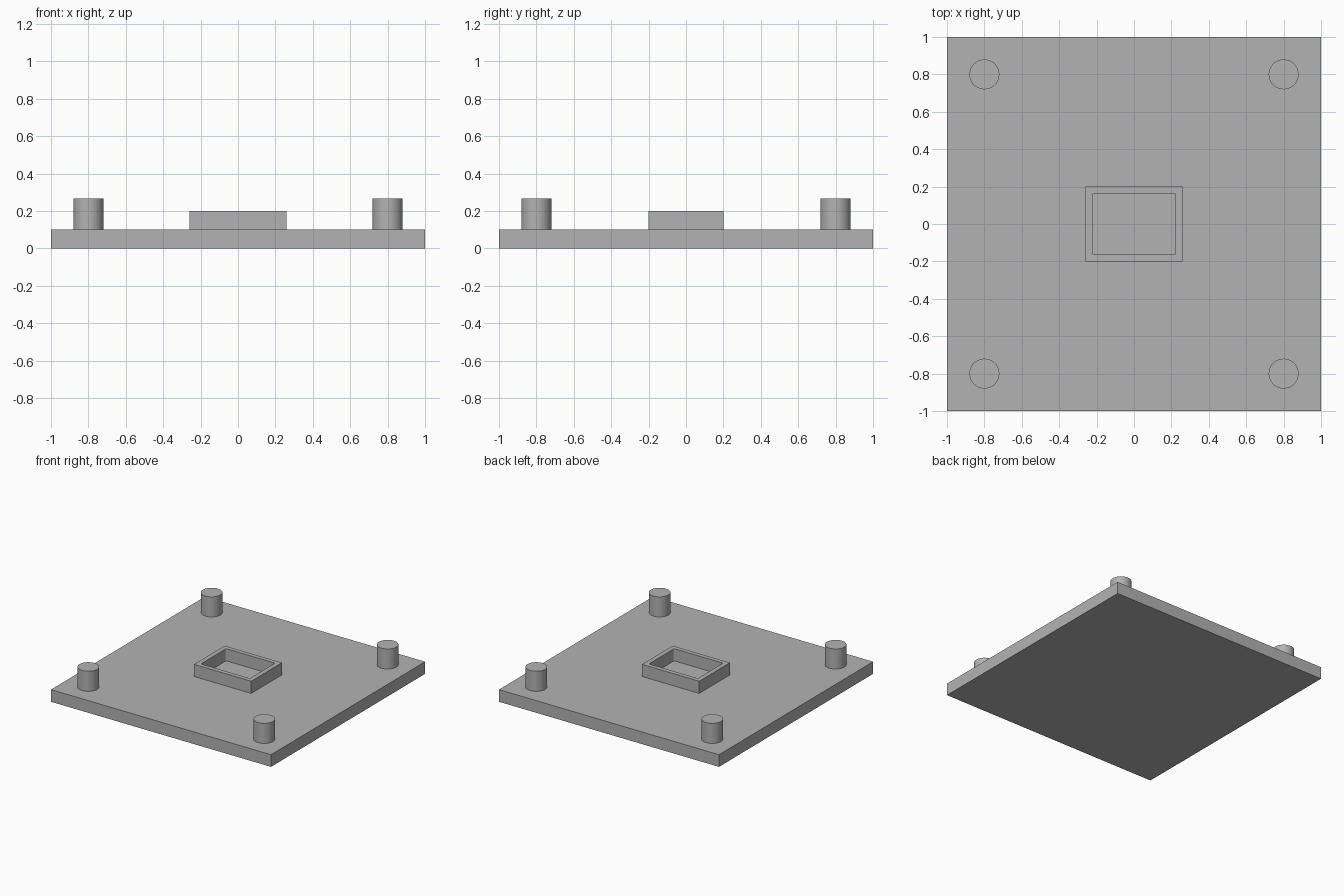
import bpy
import bmesh
import math

if "Cube" in bpy.data.objects:
    bpy.data.objects.remove(bpy.data.objects["Cube"], do_unlink=True)

GREY = (0.45, 0.45, 0.45, 1.0)
grey = bpy.data.materials.new("plain_grey")
grey.use_nodes = True
grey.diffuse_color = GREY
grey.node_tree.nodes["Principled BSDF"].inputs["Base Color"].default_value = GREY

PLATE_TOP = 0.1


def box(name, size, z):
    """Box standing on height z, centred on the origin."""
    bpy.ops.mesh.primitive_cube_add(size=1, location=(0, 0, z + size[2] / 2))
    obj = bpy.context.object
    obj.name = name
    obj.scale = size
    bpy.ops.object.transform_apply(location=False, rotation=False, scale=True)
    obj.data.materials.append(grey)
    return obj


def post(name, x, y):
    """Round corner post with smooth sides and a flat cap."""
    height = 0.165
    bpy.ops.mesh.primitive_cylinder_add(
        vertices=48, radius=0.08, depth=height, location=(x, y, PLATE_TOP + height / 2))
    obj = bpy.context.object
    obj.name = name
    obj.data.materials.append(grey)
    bpy.ops.object.shade_smooth_by_angle(angle=math.radians(30))


# Base plate
box("base_plate", (2, 2, PLATE_TOP), 0)

# Corner posts
for row, y in (("front", -0.8), ("back", 0.8)):
    for side, x in (("left", 0.8), ("right", -0.8)):
        post(f"{row}_{side}_post", x, y)

# Open rectangular frame, with slightly rounded inner corners
frame = box("centre_frame", (0.52, 0.4, 0.1), PLATE_TOP)
cutter = box("frame_cutter", (0.445, 0.327, 0.3), PLATE_TOP - 0.1)
bm = bmesh.new()
bm.from_mesh(cutter.data)
uprights = [e for e in bm.edges if abs(e.verts[0].co.z - e.verts[1].co.z) > 0.1]
bmesh.ops.bevel(bm, geom=uprights, offset=0.01, segments=4, profile=0.5, affect='EDGES')
bm.to_mesh(cutter.data)
bm.free()
cutter.hide_render = True
cutter.hide_set(True)

opening = frame.modifiers.new("opening", 'BOOLEAN')
opening.operation = 'DIFFERENCE'
opening.solver = 'EXACT'
opening.object = cutter
